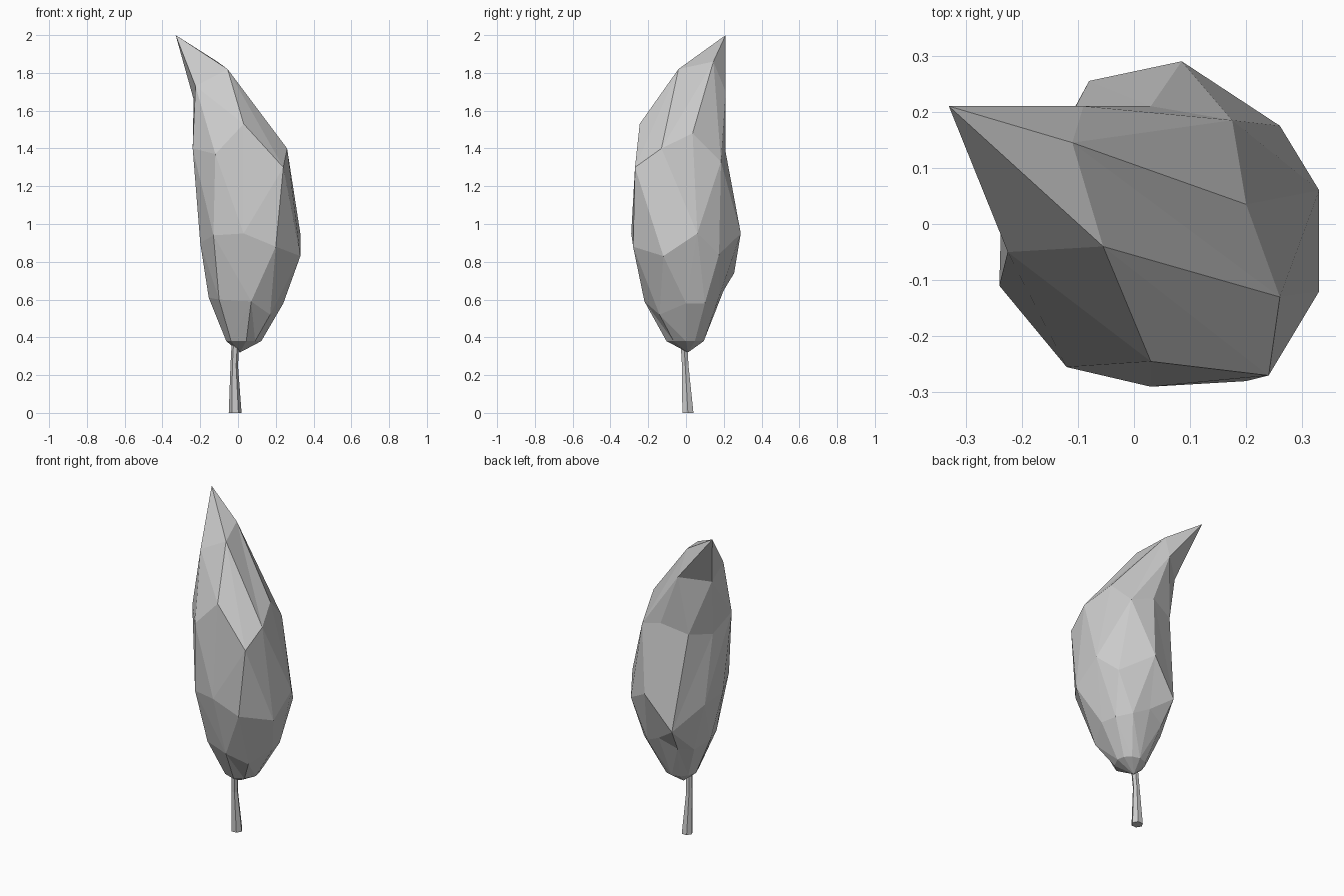
import bpy
import bmesh
import math
from mathutils import Vector

cube = bpy.data.objects.get("Cube")
if cube:
    bpy.data.objects.remove(cube, do_unlink=True)


def make_material(name, value):
    material = bpy.data.materials.new(name)
    material.use_nodes = True
    color = (value, value, value, 1)
    material.diffuse_color = color
    material.node_tree.nodes["Principled BSDF"].inputs["Base Color"].default_value = color
    return material


def section(*points):
    """One irregular cross-section, given in hundredths of a unit."""
    return [Vector(point) / 100 for point in points]


def bridge(bm, lower, upper):
    """Join two loops with triangles, folding each quad outwards."""
    count = len(lower)
    axis = sum((v.co for v in lower + upper), Vector()) / (count * 2)
    for i in range(count):
        j = (i + 1) % count
        a, b, c, d = lower[i], lower[j], upper[j], upper[i]
        rising = ((a.co + c.co) / 2 - axis).xy.length
        falling = ((b.co + d.co) / 2 - axis).xy.length
        if rising > falling:
            triangles = ((a, b, c), (a, c, d))
        else:
            triangles = ((a, b, d), (b, c, d))
        for triangle in triangles:
            bm.faces.new(triangle)


def loft(name, sections, material):
    """Skin a stack of sections; repeated points are welded together."""
    bm = bmesh.new()
    loops = [[bm.verts.new(p) for p in points] for points in sections]
    for lower, upper in zip(loops, loops[1:]):
        bridge(bm, lower, upper)
    bm.faces.new(loops[0])
    bm.faces.new(loops[-1])
    bmesh.ops.remove_doubles(bm, verts=bm.verts[:], dist=0.0005)
    bmesh.ops.dissolve_degenerate(bm, edges=bm.edges[:], dist=0.0005)
    bmesh.ops.recalc_face_normals(bm, faces=bm.faces[:])
    mesh = bpy.data.meshes.new(name)
    bm.to_mesh(mesh)
    bm.free()
    mesh.materials.append(material)
    obj = bpy.data.objects.new(name, mesh)
    bpy.context.collection.objects.link(obj)
    return obj


def hexagon(x, y, z, radius):
    angles = [math.radians(60 * i) for i in range(6)]
    return [Vector((x + radius * math.cos(a), y + radius * math.sin(a), z))
            for a in angles]


grey = make_material("plain grey", 0.6)

# Foliage sections, counter-clockwise from the +x side
skirt = section((24, 0, 58), (22, 10, 58), (15, 17, 60), (5, 20, 65), (-6, 17, 60),
                (-12, 9, 58), (-15.5, -2, 61), (-10, -16, 60), (7, -22, 59), (17, -14, 52))
belly = section((33, -12, 83), (33, 6, 95), (26, 17.5, 84), (8.5, 29, 95), (-8, 25.5, 74),
                (-18, 7, 87), (-20, -8, 90), (-13, -24, 94), (3, -29, 95), (20, -28, 88))
shoulder = section((26, -13, 140), (20, 3.5, 148), (17.5, 18.5, 133), (3, 21, 138),
                   (-13, 16, 133), (-20, 2, 130), (-24, -11, 140), (-12, -25.5, 137),
                   (3, -24.5, 153), (24, -27, 130))

# The crown narrows to five corners, then to a bent tip
front, ridge, back, side, edge = section((-5.5, -4, 182), (-11, 14.5, 186), (-9, 21, 170),
                                         (-23.5, 8, 166), (-22.5, -5, 173))
crown = [front, ridge, back, back, back, side, edge, edge, front, front]
tip = [Vector((-0.33, 0.21, 2))] * len(crown)

# The underside tapers from the skirt to a point above the trunk
root = Vector((0.01, 0.01, 0.32))
hem = [Vector((0.02 + (p.x - 0.02) * 0.47, p.y * 0.47, 0.38)) for p in skirt]
point = [root] * len(crown)

loft("foliage", [point, hem, skirt, belly, shoulder, crown, tip], grey)

# Slightly bent six-sided trunk
loft("trunk", [hexagon(-0.015, 0.01, 0, 0.034),
               hexagon(-0.02, -0.004, 0.25, 0.02),
               hexagon(-0.012, -0.013, 0.4, 0.02)], grey)
